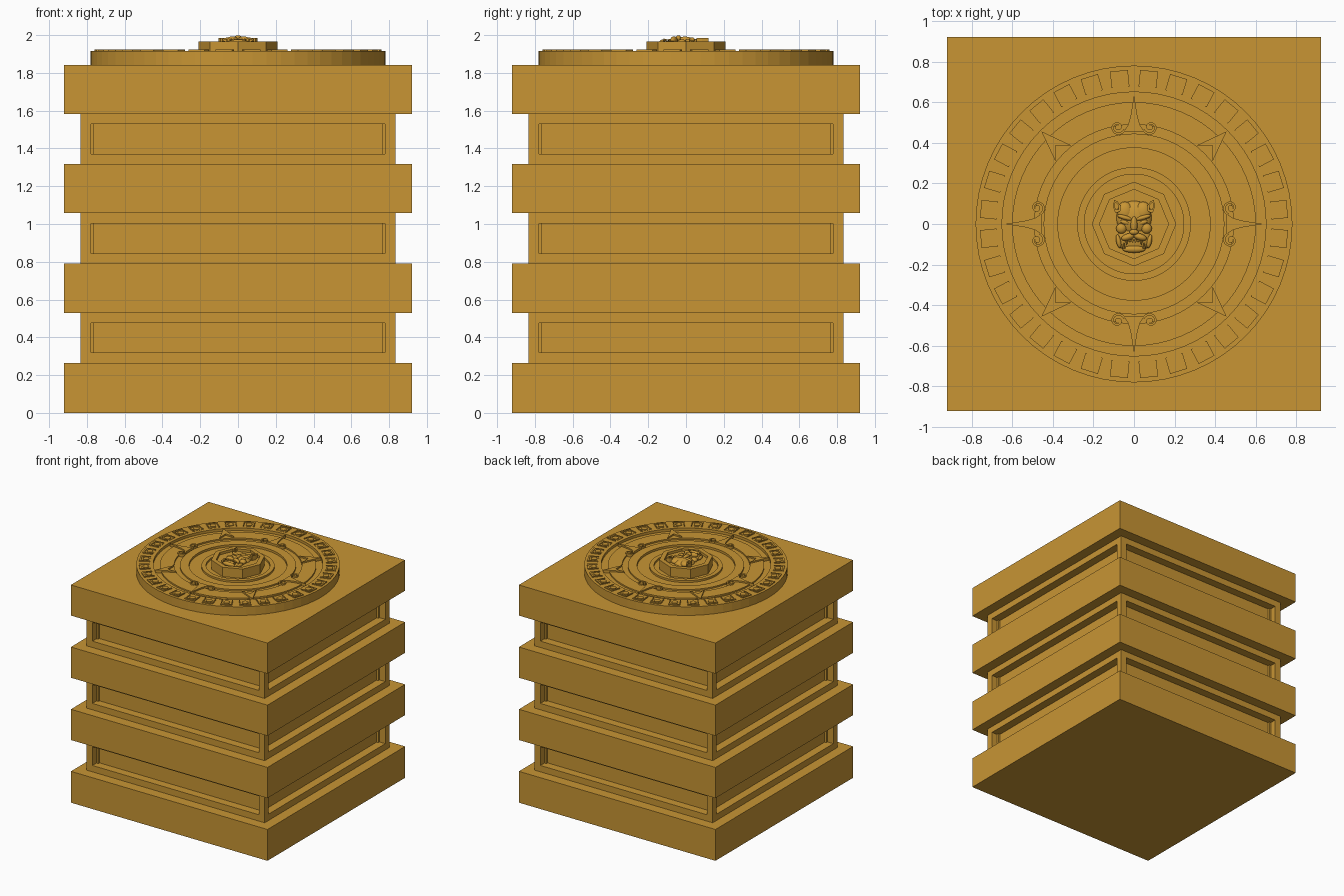
import bpy, bmesh, math
from mathutils import Matrix, Vector

if "Cube" in bpy.data.objects:
    bpy.data.objects.remove(bpy.data.objects["Cube"])

stone = bpy.data.materials.new("ochre stone")
stone.diffuse_color = (0.578, 0.300, 0.034, 1)
stone.use_nodes = True
stone.node_tree.nodes["Principled BSDF"].inputs["Base Color"].default_value = stone.diffuse_color


def finish(name, bm, smooth=False):
    bmesh.ops.recalc_face_normals(bm, faces=bm.faces)
    mesh = bpy.data.meshes.new(name)
    bm.to_mesh(mesh)
    bm.free()
    mesh.materials.append(stone)
    for p in mesh.polygons:
        p.use_smooth = smooth
    obj = bpy.data.objects.new(name, mesh)
    bpy.context.collection.objects.link(obj)
    return obj


def add_box(bm, lo, hi, turn=Matrix()):
    lo, hi = Vector(lo), Vector(hi)
    m = turn @ Matrix.Translation((lo + hi) / 2) @ Matrix.Diagonal((*(hi - lo), 1))
    return bmesh.ops.create_cube(bm, size=1, matrix=m)["verts"]


def add_prism(bm, outline, z0, z1, turn=Matrix()):
    low = [bm.verts.new(turn @ Vector((x, y, z0))) for x, y in outline]
    top = [bm.verts.new(turn @ Vector((x, y, z1))) for x, y in outline]
    bm.faces.new(low[::-1])
    bm.faces.new(top)
    n = len(low)
    for i in range(n):
        bm.faces.new((low[i], low[(i + 1) % n], top[(i + 1) % n], top[i]))


def add_lathe(bm, profile, sides):
    # closed solid from (radius, height) points; first and last rings are capped
    rings = [[bm.verts.new((r * math.cos(2 * math.pi * i / sides),
                            r * math.sin(2 * math.pi * i / sides), z))
              for i in range(sides)] for r, z in profile]
    for a, b in zip(rings, rings[1:]):
        for i in range(sides):
            j = (i + 1) % sides
            bm.faces.new((a[i], a[j], b[j], b[i]))
    bm.faces.new(rings[0][::-1])
    bm.faces.new(rings[-1])


def spin(degrees):
    return Matrix.Rotation(math.radians(degrees), 4, 'Z')


# Wide slabs of the tower
for i, (z0, z1) in enumerate([(0, .265), (.53, .79), (1.057, 1.317), (1.583, 1.842)]):
    bm = bmesh.new()
    add_box(bm, (-.92, -.92, z0), (.92, .92, z1))
    finish(f"slab_{i + 1}", bm)

# Narrow tiers with a sunken panel on every side
for i, (z0, z1) in enumerate([(.265, .53), (.79, 1.057), (1.317, 1.583)]):
    bm = bmesh.new()
    add_box(bm, (-.833, -.833, z0), (.833, .833, z1))
    bm.normal_update()
    sides = [f for f in bm.faces if abs(f.normal.z) < .5]
    for f in sides:
        bmesh.ops.inset_individual(bm, faces=[f], thickness=.076)
        bm.normal_update()
        # push the panel straight in with vertical-sided walls
        out = bmesh.ops.extrude_discrete_faces(bm, faces=[f])["faces"][0]
        bmesh.ops.translate(bm, verts=out.verts, vec=out.normal * -.07)
    finish(f"panelled_tier_{i + 1}", bm)

# Carved disc with concentric steps
bm = bmesh.new()
add_lathe(bm, [(.78, 1.84), (.78, 1.915), (.65, 1.915), (.65, 1.893), (.60, 1.893),
               (.60, 1.905), (.49, 1.905), (.49, 1.893), (.445, 1.893), (.445, 1.905),
               (.375, 1.905), (.375, 1.887), (.28, 1.887), (.28, 1.903),
               (.245, 1.903), (.245, 1.887)], 64)
finish("carved_disc", bm)

# Ring of small framed tiles, each with a round stud
bm = bmesh.new()
for k in range(32):
    t = spin(360 / 32 * (k + .5))
    add_box(bm, (.676, -.042, 1.905), (.748, .042, 1.917), t)
    add_box(bm, (.744, -.044, 1.905), (.758, .044, 1.923), t)
    for s in (-1, 1):
        add_box(bm, (.676, min(s * .036, s * .044), 1.905),
                (.746, max(s * .036, s * .044), 1.923), t)
    bmesh.ops.create_cone(bm, cap_ends=True, segments=12, radius1=.025, radius2=.025,
                          depth=.016, matrix=t @ Matrix.Translation((.71, 0, 1.914)))
finish("rim_tiles", bm)

# Four flared rays on the axes
half = [(.008, .585), (.017, .53), (.03, .485), (.052, .452)]
ray = [(0, .637)] + [(-x, y) for x, y in half] + [(x, y) for x, y in half[::-1]]
bm = bmesh.new()
for k in range(4):
    add_prism(bm, ray, 1.885, 1.917, spin(90 * k))
finish("axis_rays", bm)

# Four notched arrows on the diagonals
arrow = [(0, .645), (-.056, .49), (0, .548), (.056, .49)]
bm = bmesh.new()
for k in range(4):
    add_prism(bm, arrow, 1.885, 1.917, spin(45 + 90 * k))
finish("diagonal_arrows", bm)

# Scrolls curling away from each axis ray
bm = bmesh.new()
for k in range(4):
    for s in (-1, 1):
        outer, inner = [], []
        for i in range(21):
            a = math.radians(200 + 22 * i)
            r = .041 - .0014 * i
            for path, rr in ((outer, r), (inner, r - .011)):
                path.append((s * (.08 + rr * math.cos(a)), .476 + rr * math.sin(a)))
        t = spin(90 * k)
        for i in range(20):
            add_prism(bm, [outer[i], outer[i + 1], inner[i + 1], inner[i]],
                      1.885, 1.917, t)
        bmesh.ops.create_cone(bm, cap_ends=True, segments=12, radius1=.013, radius2=.013,
                              depth=.03, matrix=t @ Matrix.Translation((s * .08, .476, 1.9)))
finish("ray_scrolls", bm)

# Octagonal pedestal with a sunken top
bm = bmesh.new()
add_lathe(bm, [(.208, 1.88), (.208, 1.966), (.17, 1.966), (.17, 1.945)], 8)
finish("octagon_pedestal", bm)

# Feline mask lying face up in the pedestal
bm = bmesh.new()


def blob(centre, size, tilt=0, mirror=False):
    for s in ((1, -1) if mirror else (1,)):
        x, y, z = centre
        m = (Matrix.Translation((s * x, y, z)) @ spin(s * tilt)
             @ Matrix.Diagonal((*size, 1)))
        bmesh.ops.create_icosphere(bm, subdivisions=3, radius=1, matrix=m)


blob((0, .03, 1.943), (.088, .085, .036))                 # skull
blob((0, -.075, 1.943), (.085, .068, .028))               # jaw
blob((.045, .06, 1.955), (.04, .05, .025), 0, True)       # forehead
blob((.046, .032, 1.975), (.038, .011, .013), 16, True)   # brows
blob((.044, .008, 1.968), (.024, .011, .010), 16, True)   # eyes
blob((.062, -.022, 1.958), (.026, .026, .020), 0, True)   # cheeks
blob((0, -.005, 1.972), (.017, .045, .020))               # nose bridge
blob((0, -.04, 1.983), (.022, .014, .016))                # nose tip
blob((.03, -.064, 1.973), (.034, .017, .020), -18, True)  # muzzle
blob((.076, -.085, 1.956), (.012, .034, .014), -12, True) # mouth corners
blob((0, -.124, 1.960), (.056, .018, .017))               # chin
finish("feline_mask", bm, True)

# Ears as hollowed leaf shapes
bm = bmesh.new()
for s in (-1, 1):
    leaf = [(.068, .06), (.092, .055), (.103, .085), (.098, .118), (.082, .112), (.066, .09)]
    cx, cy = .086, .088
    n = len(leaf)
    for i in range(n):
        p, q = leaf[i], leaf[(i + 1) % n]
        inner = [(cx + (x - cx) * .55, cy + (y - cy) * .55) for x, y in (q, p)]
        add_prism(bm, [(s * x, y) for x, y in (p, q, *inner)], 1.94, 1.984)
    add_prism(bm, [(s * x, y) for x, y in leaf], 1.94, 1.965)
finish("mask_ears", bm)

# Fangs and front teeth
bm = bmesh.new()
for x, y, r, length in [(.036, -.088, .010, .036), (.05, -.105, .008, -.03),
                        (.008, -.085, .007, .016), (.021, -.085, .007, .016)]:
    for s in (-1, 1):
        m = Matrix.Translation((s * x, y, 1.974)) @ Matrix.Rotation(
            math.radians(90 if length > 0 else -90), 4, 'X')
        bmesh.ops.create_cone(bm, cap_ends=True, segments=10, radius1=r, radius2=.001,
                              depth=abs(length), matrix=m)
finish("mask_teeth", bm)
